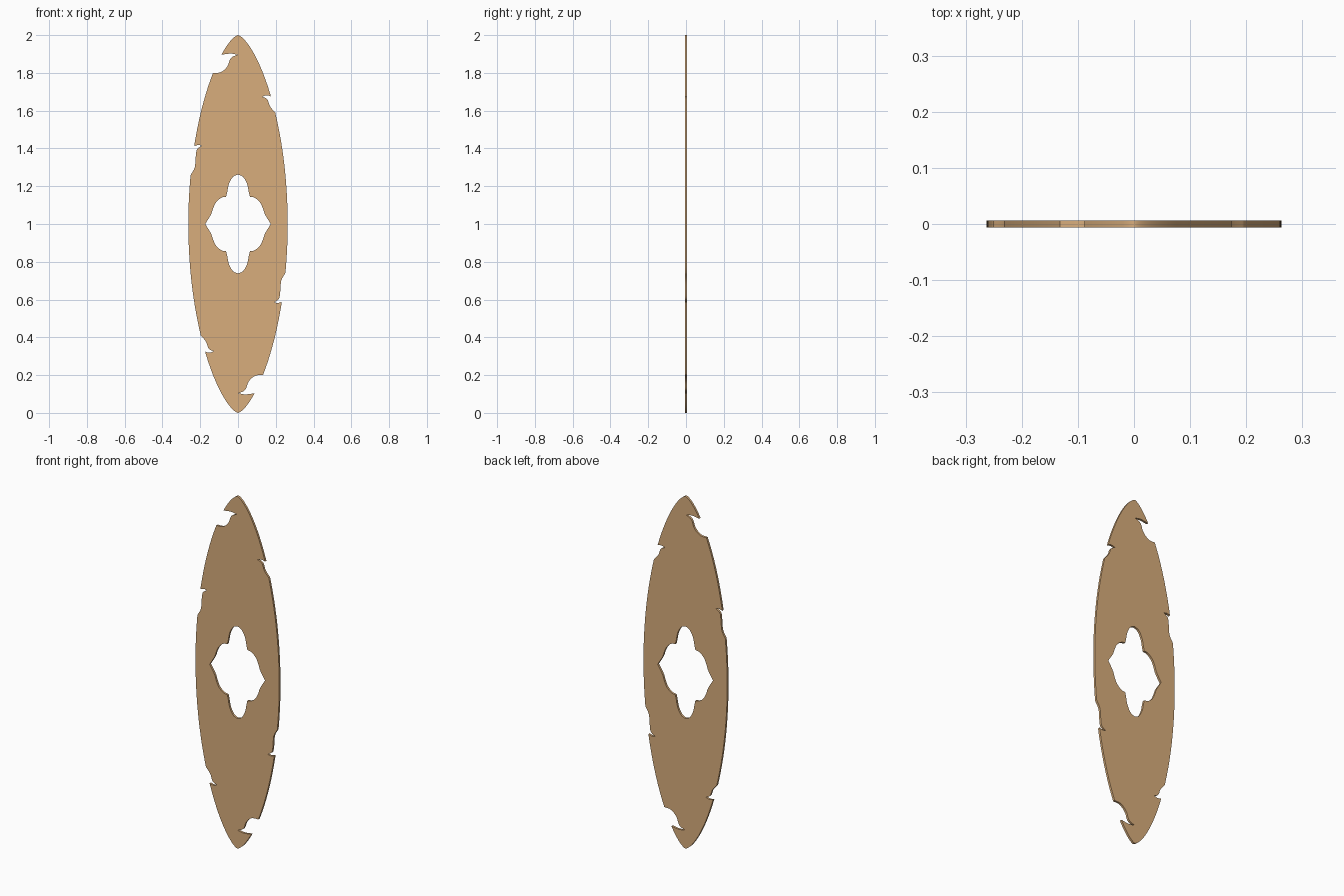
import bpy, math

if "Cube" in bpy.data.objects:
    bpy.data.objects.remove(bpy.data.objects["Cube"])

T = 0.012        # plate thickness
W = 0.263        # half width


def edge_x(z):
    # half width of the pointed oval at height z
    return W * max(0.0, 1 - (z - 1) ** 2) ** 0.675


def rim(z0, z1, n=24):
    # right-hand rim between two heights, sampled finer toward the tips
    a0, a1 = (math.acos(max(-1, min(1, z - 1))) for z in (z0, z1))
    zs = [1 + math.cos(a0 + (a1 - a0) * i / n) for i in range(n + 1)]
    return [(edge_x(z), z) for z in zs]


def smooth(pts, n=5):
    # Catmull-Rom curve through the points
    p = [pts[0]] + pts + [pts[-1]]
    out = []
    for i in range(1, len(p) - 2):
        for k in range(n):
            t = k / n
            out.append(tuple(
                0.5 * (2 * b + (c - a) * t + (2 * a - 5 * b + 4 * c - d) * t * t
                       + (3 * b - a - 3 * c + d) * t ** 3)
                for a, b, c, d in zip(p[i - 1], p[i], p[i + 1], p[i + 2])))
    return out + [pts[-1]]


# right half of the outline: rim broken by three hooked notches
half = rim(2.0, 1.676)
half += smooth([(edge_x(1.676), 1.676), (0.15, 1.681), (0.128, 1.674)])
half += smooth([(0.128, 1.674), (0.155, 1.66), (0.17, 1.622), (edge_x(1.59), 1.59)])
half += rim(1.59, 0.741)
half += smooth([(edge_x(0.741), 0.741), (0.229, 0.70), (0.224, 0.645),
                (0.217, 0.605), (0.192, 0.586)])
half += smooth([(0.192, 0.586), (0.21, 0.582), (edge_x(0.588), 0.588)])
half += rim(0.588, 0.2)
half += smooth([(edge_x(0.2), 0.2), (0.09, 0.196), (0.056, 0.165),
                (0.038, 0.122), (0.003, 0.104)])
half += smooth([(0.003, 0.104), (0.04, 0.098), (edge_x(0.104), 0.104)])
half += rim(0.104, 0.0)

# the left half is the right half turned by 180 degrees
outline = half[:-1] + [(-x, 2 - z) for x, z in half[:-1]]

# one quarter of the central opening, mirrored to all four
q = smooth([(0, 1.262), (0.027, 1.249), (0.048, 1.212), (0.057, 1.17), (0.063, 1.144)])
q += smooth([(0.063, 1.144), (0.088, 1.139), (0.115, 1.116), (0.131, 1.085),
             (0.141, 1.055), (0.155, 1.03), (0.174, 1.0)])
right = q + [(x, 2 - z) for x, z in reversed(q[:-1])]
hole = right[:-1] + [(-x, z) for x, z in reversed(right[1:])]

# plate: filled curve with thickness
curve = bpy.data.curves.new("plate", 'CURVE')
curve.dimensions = '2D'
curve.fill_mode = 'BOTH'
curve.extrude = T / 2
for loop in (outline, hole):
    pts = []
    for p in loop:
        if not pts or math.dist(p, pts[-1]) > 1e-5:
            pts.append(p)
    s = curve.splines.new('POLY')
    s.points.add(len(pts) - 1)
    for sp, (x, z) in zip(s.points, pts):
        sp.co = (x, z, 0, 1)
    s.use_cyclic_u = True

plate = bpy.data.objects.new("plate", curve)
bpy.context.collection.objects.link(plate)
plate.rotation_euler.x = math.pi / 2
bpy.context.view_layer.objects.active = plate
plate.select_set(True)
bpy.ops.object.convert(target='MESH')
plate = bpy.context.object
bpy.ops.object.mode_set(mode='EDIT')
bpy.ops.mesh.select_all(action='SELECT')
bpy.ops.mesh.remove_doubles(threshold=1e-5)
bpy.ops.mesh.normals_make_consistent(inside=False)
bpy.ops.object.mode_set(mode='OBJECT')
bpy.ops.object.transform_apply(location=False, rotation=True, scale=False)
bpy.ops.object.shade_smooth_by_angle(angle=math.radians(30))

mat = bpy.data.materials.new("tan_wood")
mat.diffuse_color = (0.69, 0.42, 0.2, 1)
mat.use_nodes = True
mat.node_tree.nodes["Principled BSDF"].inputs["Base Color"].default_value = mat.diffuse_color
plate.data.materials.clear()
plate.data.materials.append(mat)
